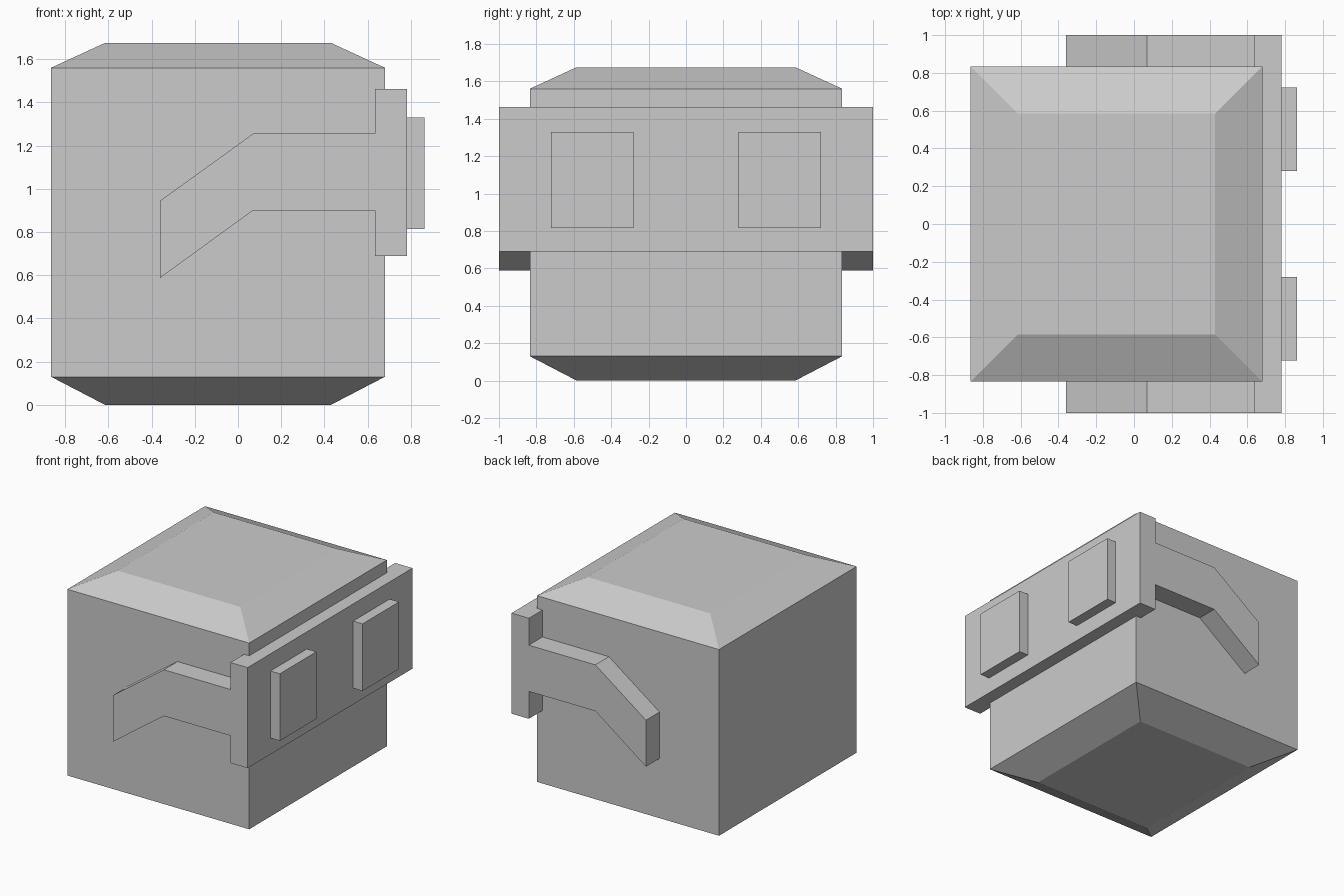
import bpy, bmesh

if "Cube" in bpy.data.objects:
    bpy.data.objects.remove(bpy.data.objects["Cube"])


def make_object(name, bm):
    bmesh.ops.recalc_face_normals(bm, faces=bm.faces)
    mesh = bpy.data.meshes.new(name)
    bm.to_mesh(mesh)
    bm.free()
    obj = bpy.data.objects.new(name, mesh)
    bpy.context.collection.objects.link(obj)
    return obj


def box(name, x, y, z):
    return prism(name, [(x[0], z[0]), (x[1], z[0]), (x[1], z[1]), (x[0], z[1])], *y)


def prism(name, profile, y0, y1):
    """Extrude an (x, z) profile along y."""
    bm = bmesh.new()
    face = bm.faces.new([bm.verts.new((x, y0, z)) for x, z in profile])
    ext = bmesh.ops.extrude_face_region(bm, geom=[face])["geom"]
    verts = [v for v in ext if isinstance(v, bmesh.types.BMVert)]
    bmesh.ops.translate(bm, verts=verts, vec=(0, y1 - y0, 0))
    return make_object(name, bm)


def mirror_y(obj):
    mod = obj.modifiers.new("Mirror", "MIRROR")
    mod.use_axis = (False, True, False)


# Head block: stacked rectangles with the top and bottom rings pulled in
bm = bmesh.new()
rings = []
for z, inset in [(0, 0.25), (0.13, 0), (1.56, 0), (1.675, 0.25)]:
    x0, x1, y = -0.865 + inset, 0.68 - inset, 0.835 - inset
    rings.append([bm.verts.new((px, py, z))
                  for px, py in [(x0, -y), (x1, -y), (x1, y), (x0, y)]])
for low, high in zip(rings, rings[1:]):
    for i in range(4):
        j = (i + 1) % 4
        bm.faces.new((low[i], low[j], high[j], high[i]))
bm.faces.new(rings[0][::-1])
bm.faces.new(rings[-1])
make_object("head", bm)

# Wide front plate of the glasses
box("glasses_front", (0.635, 0.782), (-1, 1), (0.69, 1.462))

# Raised lens on each side
mirror_y(box("lenses", (0.78, 0.862), (0.28, 0.723), (0.815, 1.33)))

# Bent side arms
arm = [(0.64, 0.90), (0.64, 1.255), (0.07, 1.255),
       (-0.36, 0.945), (-0.36, 0.588), (0.07, 0.90)]
mirror_y(prism("glasses_arms", arm, 0.82, 1.0))
